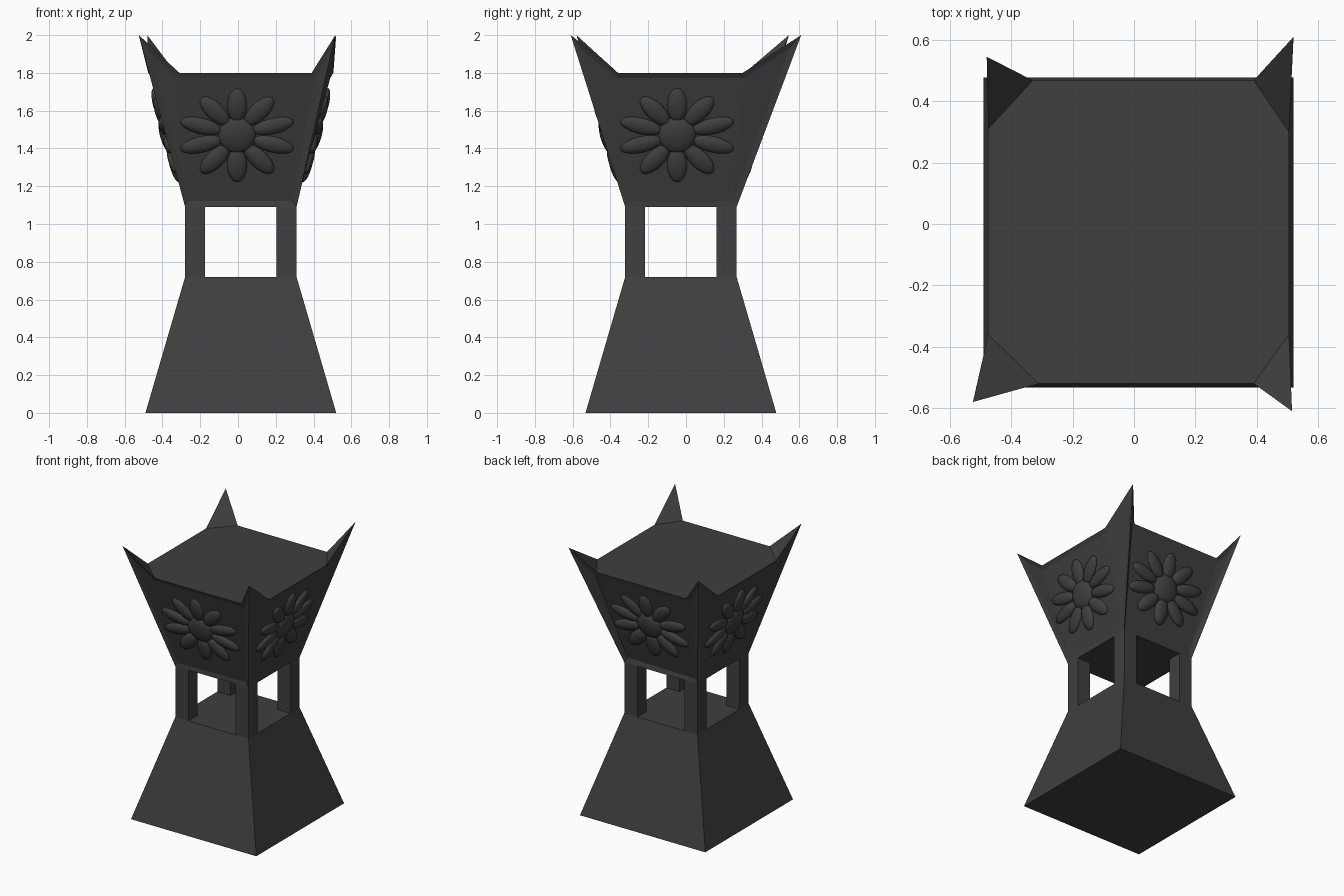
import bpy, bmesh, math
from mathutils import Matrix, Vector

if "Cube" in bpy.data.objects:
    bpy.data.objects.remove(bpy.data.objects["Cube"])

CX, CY = 0.015, -0.027            # vertical axis of the body
Z_FLOOR, Z_CEIL, Z_TOP = 0.72, 1.09, 1.80
NECK = 0.295                      # half width of the open middle
CORNERS = [(-1, -1), (1, -1), (1, 1), (-1, 1)]

dark = bpy.data.materials.new("dark_clay")
dark.diffuse_color = (0.05, 0.05, 0.05, 1)
dark.use_nodes = True
dark.node_tree.nodes["Principled BSDF"].inputs["Base Color"].default_value = dark.diffuse_color


def finish(bm, name, smooth=False):
    bmesh.ops.recalc_face_normals(bm, faces=bm.faces)
    me = bpy.data.meshes.new(name)
    bm.to_mesh(me)
    bm.free()
    me.materials.append(dark)
    for p in me.polygons:
        p.use_smooth = smooth
    ob = bpy.data.objects.new(name, me)
    bpy.context.collection.objects.link(ob)
    return ob


def frustum(name, x, y, z0, h0, z1, h1):
    bm = bmesh.new()
    lo, hi = [[bm.verts.new((x + sx * h, y + sy * h, z)) for sx, sy in CORNERS]
              for z, h in ((z0, h0), (z1, h1))]
    bm.faces.new(lo)
    bm.faces.new(hi)
    for i in range(4):
        j = (i + 1) % 4
        bm.faces.new((lo[i], lo[j], hi[j], hi[i]))
    return finish(bm, name)


# Flared foot and the four corner posts of the open middle
frustum("foot", CX, CY, 0, 0.505, Z_FLOOR, NECK)
POST = 0.053
for n, (sx, sy) in enumerate(CORNERS):
    d = NECK - POST
    frustum(f"post_{n + 1}", CX + sx * d, CY + sy * d, Z_FLOOR, POST, Z_CEIL, POST)


# Flared bowl with a horn rising from each corner
def build_bowl():
    bm = bmesh.new()
    tips = [(-0.525, -0.58), (0.515, -0.61), (0.52, 0.61), (-0.48, 0.545)]
    left, right, front, back = -0.475, 0.505, -0.52, 0.468
    # where each horn meets the rim: (before the corner, after the corner)
    feet = [((left, -0.36), (-0.31, front)), ((0.39, front), (right, -0.36)),
            ((right, 0.30), (0.39, back)), ((-0.33, back), (left, 0.31))]
    low = [bm.verts.new((CX + sx * NECK, CY + sy * NECK, Z_CEIL)) for sx, sy in CORNERS]
    tip = [bm.verts.new((x, y, 2.0)) for x, y in tips]
    rim = [[bm.verts.new((x, y, Z_TOP)) for x, y in pair] for pair in feet]
    bm.faces.new(low[::-1])
    bm.faces.new([v for pair in rim for v in pair])
    sides = []
    for i in range(4):
        j = (i + 1) % 4
        bm.faces.new((rim[i][0], tip[i], rim[i][1]))
        sides.append([bm.faces.new((low[i], low[j], rim[j][0], rim[i][1])),
                      bm.faces.new((low[j], tip[j], rim[j][0])),
                      bm.faces.new((low[i], rim[i][1], tip[i]))])
    bmesh.ops.recalc_face_normals(bm, faces=bm.faces)
    # shallow recessed panel on every side
    for faces in sides:
        bmesh.ops.inset_region(bm, faces=faces, thickness=0.03, depth=-0.008,
                               use_boundary=True, use_even_offset=True)
    return finish(bm, "horned_bowl")


build_bowl()


# Flower relief, one per bowl side: domed centre and ten rounded petals
def flower(name, turn):
    bm = bmesh.new()

    def dome(mat):
        bmesh.ops.create_uvsphere(bm, u_segments=16, v_segments=10, radius=1, matrix=mat)

    dome(Matrix.Diagonal((0.10, 0.10, 0.034, 1)))
    squash = Matrix.Diagonal((1.0, 0.82, 1, 1))
    for k in range(10):
        spin = Matrix.Rotation(math.radians(18 + 36 * k), 4, 'Z')
        dome(squash @ spin @ Matrix.Translation((0.20, 0, 0)) @
             Matrix.Diagonal((0.115, 0.053, 0.027, 1)))
    # local x = across, y = up the slope, z = outward
    rise = Vector((0, -0.195, 0.71)).normalized()
    across = Vector((1, 0, 0))
    out = across.cross(rise)
    frame = Matrix((across, rise, out)).transposed().to_4x4()
    frame.translation = Vector((-0.02, -0.394, 1.47))
    place = (Matrix.Translation((CX, CY, 0)) @
             Matrix.Rotation(turn * math.pi / 2, 4, 'Z') @ frame)
    bmesh.ops.transform(bm, matrix=place, verts=bm.verts)
    return finish(bm, name, smooth=True)


for t, side in enumerate(("front", "right", "back", "left")):
    flower(f"flower_{side}", t)
